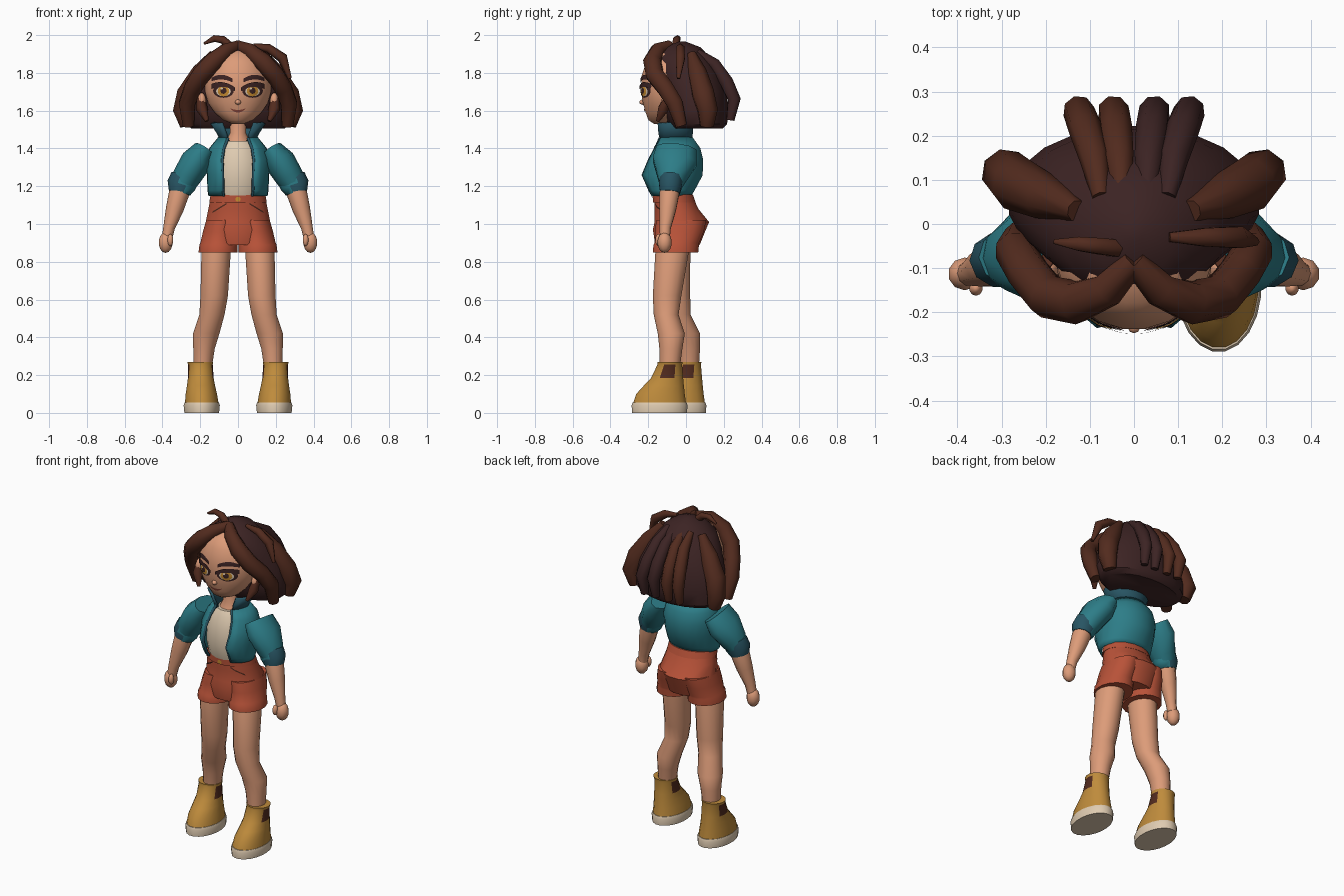
import bpy, bmesh, math
from mathutils import Vector
from mathutils.bvhtree import BVHTree

cube = bpy.data.objects.get("Cube")
if cube:
    bpy.data.objects.remove(cube, do_unlink=True)


def material(name, r, g, b):
    m = bpy.data.materials.new(name)
    m.use_nodes = True
    m.diffuse_color = (r, g, b, 1)
    bsdf = next(n for n in m.node_tree.nodes if n.type == 'BSDF_PRINCIPLED')
    bsdf.inputs["Base Color"].default_value = (r, g, b, 1)
    bsdf.inputs["Roughness"].default_value = 0.8
    return m


skin = material("skin", .72, .33, .19)
strand = material("hair_strand_brown", .085, .024, .013)
scalp = material("hair_dark_brown", .045, .017, .017)
teal = material("jacket_teal", .026, .205, .245)
dark_teal = material("cuff_dark_teal", .021, .09, .125)
rust = material("shorts_rust", .48, .085, .04)
mustard = material("boot_mustard", .52, .26, .045)
cream = material("cream", .74, .60, .44)
amber = material("amber", .60, .27, .03)
lip = material("lip_brown", .25, .06, .04)


def finish(name, bm, mats, angle=42, rule=None):
    """Turn a bmesh into a smooth shaded object; rule picks a material per face centre."""
    bmesh.ops.recalc_face_normals(bm, faces=bm.faces[:])
    for f in bm.faces:
        f.smooth = True
        if rule:
            f.material_index = rule(f.calc_center_median())
    mesh = bpy.data.meshes.new(name)
    bm.to_mesh(mesh)
    bm.free()
    for m in mats:
        mesh.materials.append(m)
    mesh.set_sharp_from_angle(angle=math.radians(angle))
    ob = bpy.data.objects.new(name, mesh)
    bpy.context.collection.objects.link(ob)
    return ob


def skin_rings(bm, rings, closed=True):
    """Bridge successive vertex rings and cap the ends of closed ones."""
    n = len(rings[0])
    for lo, hi in zip(rings, rings[1:]):
        for i in range(n if closed else n - 1):
            j = (i + 1) % n
            bm.faces.new((lo[i], lo[j], hi[j], hi[i]))
    if closed:
        bm.faces.new(rings[0])
        bm.faces.new(rings[-1])


def loft(name, rings, *mats, n=16, gap=0, thick=0, rule=None):
    """Stack horizontal ellipses (z, cx, cy, rx, ry); gap opens the front by an angle."""
    bm = bmesh.new()
    loops = []
    for z, cx, cy, rx, ry in rings:
        if gap:
            angles = [gap + (math.tau - 2 * gap) * i / (n - 1) for i in range(n)]
        else:
            angles = [math.tau * (i + .5) / n for i in range(n)]
        loops.append([bm.verts.new((cx + rx * math.sin(a), cy - ry * math.cos(a), z)) for a in angles])
    skin_rings(bm, loops, not gap)
    ob = finish(name, bm, mats, rule=rule)
    if thick:
        mod = ob.modifiers.new("thickness", 'SOLIDIFY')
        mod.thickness, mod.offset = thick, 0
    return ob


def tube(name, path, radii, *mats, n=8, rule=None):
    """Sweep a round or oval section along a path; oval radii are (front to back, across)."""
    pts = [Vector(p) for p in path]
    bm = bmesh.new()
    normal, loops = Vector((0, 1, 0)), []
    for i, p in enumerate(pts):
        t = (pts[min(i + 1, len(pts) - 1)] - pts[max(i - 1, 0)]).normalized()
        normal = (normal - t * normal.dot(t)).normalized()
        across = t.cross(normal)
        r = radii[i] if isinstance(radii[i], tuple) else (radii[i], radii[i])
        angles = [math.tau * (k + .5) / n for k in range(n)]
        loops.append([bm.verts.new(p + normal * r[0] * math.cos(a) + across * r[1] * math.sin(a)) for a in angles])
    skin_rings(bm, loops)
    return finish(name, bm, mats, 65, rule)


def ball(name, loc, size, mat):
    bm = bmesh.new()
    bmesh.ops.create_uvsphere(bm, u_segments=10, v_segments=7, radius=1)
    for v in bm.verts:
        v.co = Vector(a * b + c for a, b, c in zip(v.co, size, loc))
    return finish(name, bm, [mat], 60)


def decal(name, target, cx, cz, half, low, high, mat, lift):
    """Thin plate on the front of target between the curves low(u) and high(u), u in -1..1."""
    tree = BVHTree.FromPolygons([v.co for v in target.data.vertices],
                                [p.vertices[:] for p in target.data.polygons])
    bm = bmesh.new()
    loops = []
    for i in range(11):
        u = -math.cos(math.pi * i / 10)
        column = []
        for k in range(5):
            x, z = cx + half * u, cz + low(u) + (high(u) - low(u)) * k / 4
            hit = tree.ray_cast(Vector((x, -1, z)), Vector((0, 1, 0)))[0]
            column.append(bm.verts.new((x, (hit.y if hit else 0) - lift, z)))
        loops.append(column)
    skin_rings(bm, loops, False)
    return finish(name, bm, [mat])


def disc(name, target, cx, cz, w, h, mat, lift):
    def arc(u):
        return h * math.sqrt(max(0, 1 - u * u))
    return decal(name, target, cx, cz, w, lambda u: -arc(u), arc, mat, lift)


# Head, neck and face
head = loft("head", [(1.53, 0, -.13, .03, .04), (1.55, 0, -.12, .08, .08), (1.59, 0, -.1, .125, .115),
                     (1.64, 0, -.085, .16, .145), (1.7, 0, -.08, .177, .16), (1.78, 0, -.075, .175, .163),
                     (1.85, 0, -.07, .15, .145), (1.9, 0, -.07, .11, .11), (1.93, 0, -.06, .04, .04)], skin, n=20)
loft("neck", [(1.38, 0, -.07, .09, .085), (1.44, 0, -.07, .065, .06), (1.48, 0, -.07, .045, .045),
              (1.58, 0, -.07, .045, .045)], skin, n=12)
ball("nose", (0, -.228, 1.645), (.016, .02, .014), skin)
decal("mouth", head, 0, 1.6, .042, lambda u: .012 * u * u - .01 * (1 - u * u),
      lambda u: .013 * u * u + .004 * (1 - u * u), lip, .004)

for s, tag in ((1, "left"), (-1, "right")):
    x = .077 * s
    disc(tag + "_eye_rim", head, x, 1.706, .055, .038, scalp, .003)
    disc(tag + "_eye_white", head, x, 1.702, .039, .026, cream, .005)
    disc(tag + "_iris", head, x, 1.704, .03, .028, amber, .007)
    disc(tag + "_pupil", head, x, 1.706, .016, .017, scalp, .0085)
    disc(tag + "_eye_glint", head, x - .009, 1.717, .006, .006, cream, .0098)
    decal(tag + "_upper_lash", head, x, 1.724, .062, lambda u: .002 - .016 * u * u + .006 * s * u,
          lambda u: .026 - .018 * u * u + .01 * s * u, scalp, .0095)
    decal(tag + "_eyebrow", head, .084 * s, 1.778, .055, lambda u: -.013 - .012 * u * u + .003 * s * u,
          lambda u: .012 - .018 * u * u + .003 * s * u, scalp, .006)
    ball(tag + "_ear", (.192 * s, -.1, 1.65), (.024, .03, .045), skin)

# Hair mass
loft("hair_cap", [(1.505, 0, .06, .25, .135), (1.53, 0, .06, .28, .16), (1.6, 0, .05, .287, .174),
                  (1.7, 0, .04, .267, .177), (1.8, 0, .01, .222, .174), (1.88, 0, -.02, .165, .15),
                  (1.935, 0, -.02, .095, .1), (1.965, 0, -.02, .02, .02)], scalp, n=20)

# Hair strands
for s, tag in ((1, "left"), (-1, "right")):
    tube(tag + "_fringe", [(0, -.085, 1.945), (.06 * s, -.15, 1.92), (.13 * s, -.178, 1.86),
                           (.195 * s, -.165, 1.79), (.24 * s, -.11, 1.72), (.27 * s, -.06, 1.64),
                           (.262 * s, -.025, 1.52)], [.028, .04, .05, .05, .048, .046, .032], strand)
    tube(tag + "_side_lock", [(.13 * s, .03, 1.9), (.2 * s, .06, 1.8), (.265 * s, .09, 1.69),
                              (.29 * s, .115, 1.6), (.27 * s, .11, 1.52)], [.025, .052, .062, .056, .038], strand)
    tube(tag + "_sideburn", [(.2 * s, -.085, 1.69), (.192 * s, -.12, 1.61), (.165 * s, -.15, 1.545)],
         [.018, .032, .01], strand, n=6)
    for x, where in ((.037, "inner"), (.1, "outer")):
        path = [(.75, .06, 1.91), (.9, .15, 1.845), (1.1, .215, 1.75), (1.25, .255, 1.66), (1.2, .235, 1.55)]
        tube(f"{tag}_{where}_back_lock", [(x * k * s, y, z) for k, y, z in path],
             [.02, .034, .038, .036, .022], scalp if s > 0 else strand)
tube("left_loose_lock", [(.08, -.03, 1.945), (.16, -.03, 1.93), (.235, -.03, 1.88), (.275, -.04, 1.77)],
     [.012, .024, .028, .01], strand, n=6)
tube("top_tuft", [(-.04, -.055, 1.94), (-.08, -.05, 1.975), (-.125, -.045, 1.982), (-.18, -.04, 1.955)],
     [.022, .021, .018, .006], strand, n=6)

# Shirt, jacket and collar
loft("shirt", [(1.15, 0, -.08, .125, .1), (1.24, 0, -.085, .135, .12), (1.34, 0, -.075, .135, .115),
               (1.41, 0, -.07, .11, .1), (1.44, 0, -.07, .08, .08)], cream)
loft("jacket", [(1.15, 0, -.085, .15, .105), (1.18, 0, -.085, .155, .125), (1.26, 0, -.085, .158, .168),
                (1.34, 0, -.065, .163, .15), (1.4, 0, -.055, .145, .125), (1.455, 0, -.06, .1, .09)],
     teal, n=20, gap=.54, thick=.014)
loft("collar", [(1.43, 0, -.06, .08, .085), (1.48, 0, -.065, .105, .095), (1.535, 0, -.065, .14, .1)],
     dark_teal, n=14, gap=.65, thick=.016)
for s, tag in ((1, "left"), (-1, "right")):
    tube(tag + "_jacket_edge", [(.077 * s, -.175, 1.15), (.08 * s, -.193, 1.18), (.081 * s, -.228, 1.26),
                                (.084 * s, -.194, 1.34), (.075 * s, -.162, 1.4), (.053 * s, -.138, 1.455)],
         [.008] * 6, dark_teal, n=6)

# Shorts
hips = loft("shorts", [(.89, 0, -.045, .15, .12), (.97, 0, -.035, .182, .143), (1.01, 0, -.022, .174, .147),
                       (1.08, 0, -.05, .16, .118), (1.16, 0, -.07, .143, .1)], rust)
band = loft("waistband", [(1.115, 0, -.062, .155, .115), (1.155, 0, -.07, .148, .109)], rust)
disc("waist_button", band, 0, 1.131, .014, .013, amber, .006)
for s, tag in ((1, "left"), (-1, "right")):
    decal(tag + "_pocket_seam", hips, .098 * s, 1.085, .036, lambda u: -.022 * s * u - .004,
          lambda u: -.022 * s * u + .004, strand, .006)
    loft(tag + "_shorts_leg", [(.85, .106 * s, -.055, .105, .122), (.89, .104 * s, -.052, .102, .123),
                               (.9, .102 * s, -.048, .099, .12), (.96, .095 * s, -.035, .092, .132),
                               (1.02, .085 * s, -.025, .085, .135)], rust)

# Arms, sleeves and hands
for s, tag in ((1, "left"), (-1, "right")):
    tube(tag + "_sleeve", [(.178 * s, -.05, 1.395), (.222 * s, -.06, 1.33), (.275 * s, -.075, 1.245),
                           (.3 * s, -.082, 1.195)], [(.112, .058), (.122, .082), (.08, .075), (.058, .058)], teal, n=10)
    tube(tag + "_cuff", [(.282 * s, -.076, 1.245), (.3 * s, -.082, 1.205), (.31 * s, -.085, 1.165)],
         [(.064, .076), (.064, .077), (.055, .058)], teal, dark_teal, n=10, rule=lambda c: int(abs(c.x) > .29))
    tube(tag + "_forearm", [(.29 * s, -.082, 1.23), (.313 * s, -.088, 1.16), (.335 * s, -.097, 1.08),
                            (.365 * s, -.11, .98), (.375 * s, -.112, .93)], [.05, .054, .047, .031, .028], skin, n=10)
    ball(tag + "_hand", (.383 * s, -.113, .902), (.039, .038, .055), skin)
    ball(tag + "_thumb", (.358 * s, -.145, .915), (.016, .018, .032), skin)

# Legs and boots, one leg set behind the other
for s, tag in ((1, "left"), (-1, "right")):
    def back(z):
        return 0 if s > 0 else .1 * min(1, max(0, (.9 - z) / .6))

    def pose(rings):
        return [(z, cx * s, cy + back(z), rx, ry) for z, cx, cy, rx, ry in rings]

    loft(tag + "_leg", pose([(.91, .108, -.065, .07, .08), (.85, .116, -.074, .079, .09),
                             (.62, .126, -.1, .074, .077), (.52, .138, -.105, .068, .067),
                             (.42, .168, -.078, .071, .073), (.34, .18, -.08, .058, .062),
                             (.25, .186, -.085, .05, .055)]), skin)
    shaft = -.087 + back(.2)
    loft(tag + "_boot", pose([(.05, .192, -.14, .09, .142), (.1, .194, -.135, .084, .13),
                              (.145, .196, -.117, .075, .107), (.185, .197, -.1, .069, .086),
                              (.255, .199, -.086, .066, .066), (.27, .2, -.085, .07, .068)]),
         mustard, strand, n=20,
         rule=lambda c: int(.18 < c.z < .26 and abs(c.y - shaft) < .036))
    loft(tag + "_sole", pose([(0, .192, -.14, .093, .147), (.04, .192, -.14, .097, .15),
                              (.054, .192, -.14, .092, .145)]), cream, n=20)
